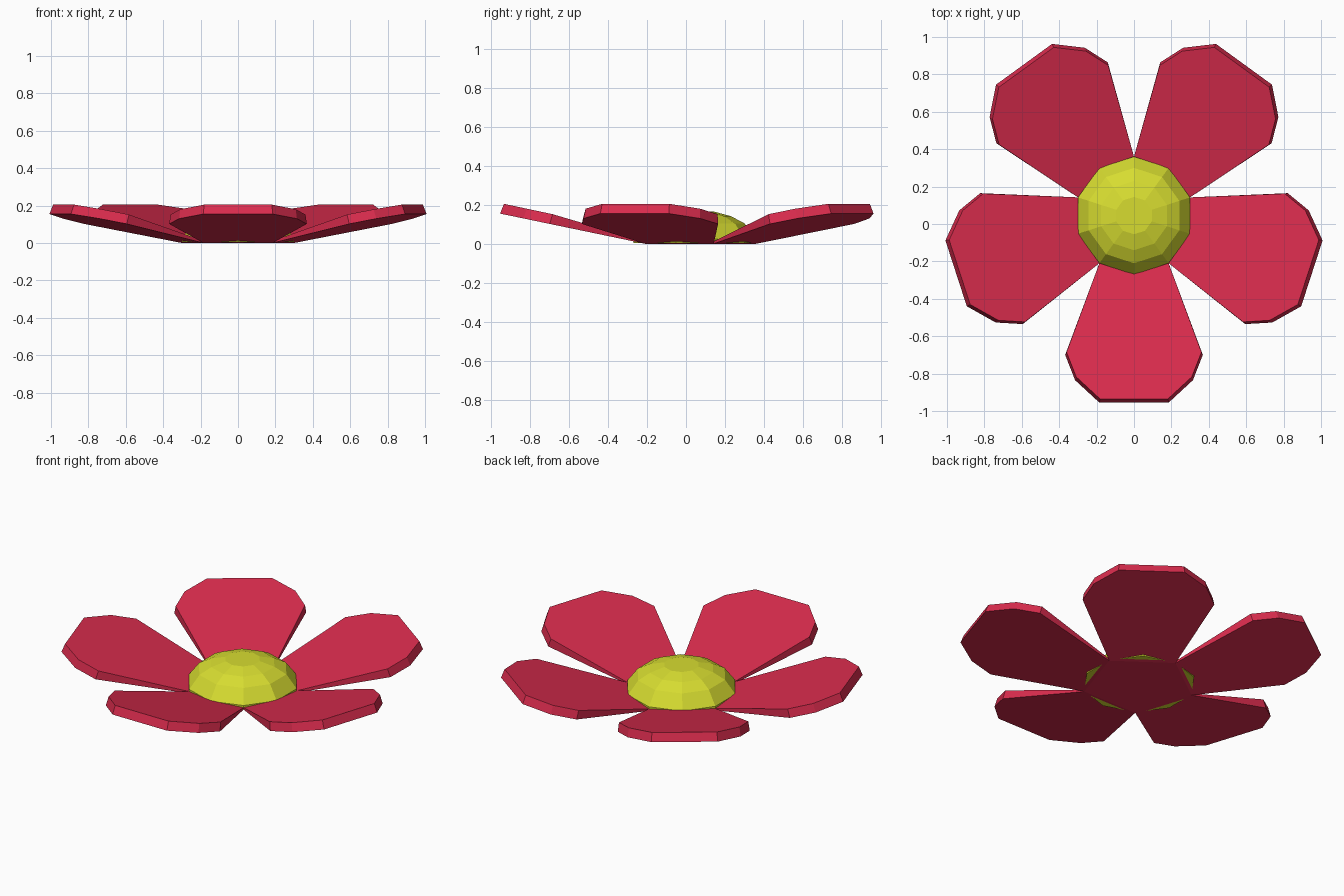
import bpy, bmesh, math
from mathutils import Matrix

if "Cube" in bpy.data.objects:
    bpy.data.objects.remove(bpy.data.objects["Cube"])

CY = 0.045      # flower axis position in y
R = 0.315       # radius of the heart


def material(name, color):
    m = bpy.data.materials.new(name)
    m.diffuse_color = color
    m.use_nodes = True
    m.node_tree.nodes["Principled BSDF"].inputs["Base Color"].default_value = m.diffuse_color
    return m


def finish(bm, name, mat):
    bmesh.ops.recalc_face_normals(bm, faces=bm.faces)
    me = bpy.data.meshes.new(name)
    bm.to_mesh(me)
    bm.free()
    me.materials.append(mat)
    ob = bpy.data.objects.new(name, me)
    bpy.context.collection.objects.link(ob)
    return ob


red = material("petal_red", (0.70, 0.025, 0.075, 1))
yellow = material("heart_yellow", (0.68, 0.72, 0.03, 1))

# Petal outline: half width, distance from axis; right side, from root to tip
half = [(R * math.sin(math.pi / 5), R * math.cos(math.pi / 5)),
        (0.368, 0.745), (0.315, 0.88), (0.185, 1.0)]
outline = half + [(-x, d) for x, d in reversed(half)]
root = half[0][1]


def petal(i):
    bm = bmesh.new()
    low, high = [], []
    for x, d in outline:
        t = (d - root) / (1.0 - root)
        at_root = d == root
        low.append(bm.verts.new((x, -d, 0.155 * t)))
        # upper face leans inward at the rim and thins out to the root
        s = 1 if at_root else 0.98
        high.append(bm.verts.new((x * s, -d * s, 0.012 if at_root else 0.155 * t + 0.05)))
    bm.faces.new(low)
    bm.faces.new(high)
    n = len(outline)
    for k in range(n):
        j = (k + 1) % n
        bm.faces.new((low[k], low[j], high[j], high[k]))
    bmesh.ops.transform(bm, verts=bm.verts, matrix=Matrix.Translation((0, CY, 0))
                        @ Matrix.Rotation(math.tau * i / 5, 4, 'Z'))
    finish(bm, f"petal_{i + 1}", red)


for i in range(5):
    petal(i)

# Pentagonal base joining the petal roots
bm = bmesh.new()
bmesh.ops.create_cone(bm, cap_ends=True, segments=5, radius1=R, radius2=R, depth=0.012,
                      matrix=Matrix.Translation((0, CY, 0.006)))
top = max(bm.verts, key=lambda v: v.co.y)
turn = math.pi / 2 - math.atan2(top.co.y - CY, top.co.x)
bmesh.ops.rotate(bm, verts=bm.verts, cent=(0, CY, 0), matrix=Matrix.Rotation(turn, 3, 'Z'))
finish(bm, "flower_base", red)

# Faceted ten-sided heart
bm = bmesh.new()
rings = []
for r, z in [(R, 0.004), (R, 0.025), (0.255, 0.105), (0.185, 0.142), (0.10, 0.165)]:
    rings.append([bm.verts.new((r * math.sin(math.tau * k / 10),
                                CY + r * math.cos(math.tau * k / 10), z)) for k in range(10)])
for a, b in zip(rings, rings[1:]):
    for k in range(10):
        j = (k + 1) % 10
        bm.faces.new((a[k], a[j], b[j], b[k]))
bm.faces.new(rings[0])
bm.faces.new(rings[-1])
finish(bm, "flower_heart", yellow)
